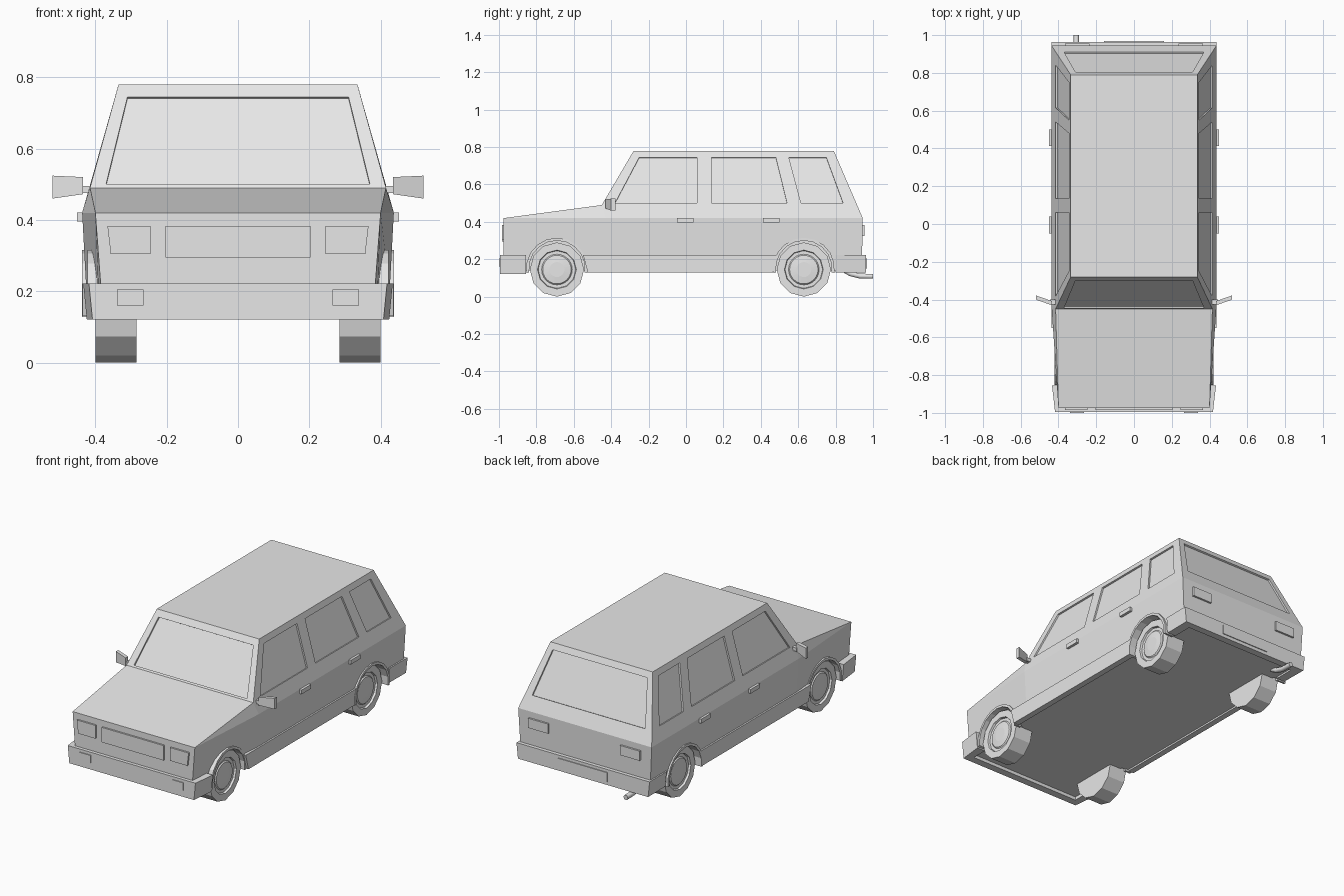
import bpy, bmesh, math
from mathutils import Vector

if "Cube" in bpy.data.objects:
    bpy.data.objects.remove(bpy.data.objects["Cube"])

# Single plain grey
grey = bpy.data.materials.new("plain grey")
grey.use_nodes = True
COLOUR = (0.8, 0.8, 0.8, 1)
grey.diffuse_color = COLOUR
grey.node_tree.nodes["Principled BSDF"].inputs["Base Color"].default_value = COLOUR

SIDES = {"left": 1, "right": -1}
AXLES = {"front": -0.69, "rear": 0.63}


def make(name, verts, faces):
    bm = bmesh.new()
    vs = [bm.verts.new(v) for v in verts]
    for f in faces:
        bm.faces.new([vs[i] for i in f])
    bmesh.ops.recalc_face_normals(bm, faces=bm.faces)
    me = bpy.data.meshes.new(name)
    bm.to_mesh(me)
    bm.free()
    me.materials.append(grey)
    ob = bpy.data.objects.new(name, me)
    bpy.context.collection.objects.link(ob)
    return ob


def loft(name, rings, cap=True):
    """Skin a list of equal-length closed rings."""
    n = len(rings[0])
    faces = [(r * n + i, r * n + (i + 1) % n, (r + 1) * n + (i + 1) % n, (r + 1) * n + i)
             for r in range(len(rings) - 1) for i in range(n)]
    if cap:
        faces += [tuple(range(n)), tuple(range((len(rings) - 1) * n, len(rings) * n))]
    return make(name, [p for ring in rings for p in ring], faces)


def plate(name, pts, out, into):
    """Prism straddling a planar outline; out and into are distances along its outward normal."""
    p = [Vector(q) for q in pts]
    n = (p[1] - p[0]).cross(p[2] - p[0]).normalized()
    if n.dot(sum(p, Vector()) / len(p) - Vector((0, p[0].y * 0.5, 0.3))) < 0:
        n = -n
    return loft(name, [[q - n * into for q in p], [q + n * out for q in p]])


def block(name, x, y, z):
    return loft(name, [[(a, b, c) for a, b in
                        ((x[0], y[0]), (x[1], y[0]), (x[1], y[1]), (x[0], y[1]))] for c in z])


def circle(s, x, r, y, n, z=0.145):
    return [(s * x, y + r * math.sin(math.tau * i / n), z - r * math.cos(math.tau * i / n))
            for i in range(n)]


# Body shell: half outline mirrored to both sides
half = [(0.40, -0.975, 0.42), (0.415, -0.45, 0.49), (0.335, -0.28, 0.78),
        (0.335, 0.79, 0.78), (0.437, 0.945, 0.42), (0.437, -0.43, 0.42),
        (0.379, -0.975, 0.14), (0.422, -0.43, 0.14), (0.422, 0.94, 0.14)]
N = len(half)
side_faces = [(6, 7, 5, 0), (7, 8, 4, 5), (0, 5, 1), (5, 4, 3, 2, 1)]
loop = [6, 0, 1, 2, 3, 4, 8, 7]
faces = side_faces + [tuple(i + N for i in f) for f in side_faces]
faces += [(a, b, b + N, a + N) for a, b in zip(loop, loop[1:] + loop[:1])]
body = make("body", half + [(-x, y, z) for x, y, z in half], faces)

# Recessed windows and wheel openings
cutters = []


def side_x(z):
    return 0.437 - (z - 0.42) * 0.283


windows = [[(-0.38, 0.5), (-0.25, 0.745), (0.06, 0.745), (0.06, 0.5)],
           [(0.135, 0.5), (0.135, 0.745), (0.48, 0.745), (0.54, 0.5)],
           [(0.615, 0.5), (0.55, 0.745), (0.75, 0.745), (0.84, 0.5)]]
for s in SIDES.values():
    for w in windows:
        cutters.append(plate("window_cutter", [(s * side_x(z), y, z) for y, z in w], 0.03, 0.01))
    for y in AXLES.values():
        cutters.append(loft("arch_cutter", [circle(s, x, 0.157, y, 12, 0.15) for x in (0.36, 0.5)]))


def screen(y_at):
    return [(x, y_at(z), z) for x, z in
            ((-0.37, 0.5), (-0.31, 0.745), (0.31, 0.745), (0.37, 0.5))]


cutters.append(plate("windscreen_cutter", screen(lambda z: -0.45 + (z - 0.49) * 0.586), 0.03, 0.01))
cutters.append(plate("rear_window_cutter", screen(lambda z: 0.945 - (z - 0.42) * 0.43), 0.03, 0.01))

for c in cutters:
    m = body.modifiers.new("cut", "BOOLEAN")
    m.operation, m.solver, m.object = "DIFFERENCE", "EXACT", c
bpy.context.view_layer.update()
cut_mesh = bpy.data.meshes.new_from_object(
    body.evaluated_get(bpy.context.evaluated_depsgraph_get()))
body.modifiers.clear()
body.data = cut_mesh
for c in cutters:
    bpy.data.objects.remove(c)

# Wraparound bumpers
for name, end, tip, inner, z0 in (("front", -0.995, -0.855, -0.95, 0.12),
                                  ("rear", 0.963, 0.80, 0.92, 0.13)):
    rings = []
    for z, dx in ((z0, -0.01), (0.222, 0)):
        corner, back = (0.418 if end < 0 else 0.436) + dx, 0.434 + dx
        u = [(corner, end), (back, tip), (0.37, tip), (0.37, inner)]
        rings.append([(x, y, z) for x, y in u] + [(-x, y, z) for x, y in reversed(u)])
    loft(name + "_bumper", rings)

# Grille and number plate
block("grille", (-0.203, 0.203), (-0.985, -0.96), (0.295, 0.383))
block("number_plate", (-0.16, 0.16), (0.95, 0.968), (0.15, 0.205))

for side, s in SIDES.items():
    # Lamps
    plate(side + "_headlight", [(s * x, -0.975, z) for x, z in
          ((0.245, 0.305), (0.245, 0.383), (0.366, 0.383), (0.357, 0.305))], 0.01, 0.01)
    block(side + "_bumper_lamp", (s * 0.265, s * 0.34), (-1.0, -0.98), (0.16, 0.205))
    block(side + "_tail_lamp", (s * 0.235, s * 0.365), (0.93, 0.955), (0.325, 0.382))

    # Sill between the wheels
    loft(side + "_sill", [[(s * x, y, z) for y, z in
         ((-0.525, 0.13), (0.465, 0.13), (0.49, 0.222), (-0.55, 0.222))] for x in (0.40, 0.436)])

    # Door handles
    for label, y in (("front", -0.005), ("rear", 0.457)):
        block(f"{side}_{label}_handle", (s * 0.42, s * 0.451), (y - 0.044, y + 0.044), (0.396, 0.421))

    # Swept-back door mirror with its arm
    loft(side + "_mirror", [[(s * x, y, z) for x, y, z in
         ((0.435, -0.43 + d, 0.472), (0.435, -0.43 + d, 0.52),
          (0.52, -0.40 + d, 0.524), (0.52, -0.40 + d, 0.46))] for d in (0, 0.022)])
    block(side + "_mirror_arm", (s * 0.40, s * 0.445), (-0.425, -0.40), (0.475, 0.495))

    for end, y in AXLES.items():
        # Wheel arch lip
        edge = 0.422 if end == "front" else 0.438
        angles = [math.radians(-8 + 19.6 * i) for i in range(11)]
        arc = [(r * math.cos(a), r * math.sin(a)) for r, seq in
               ((0.165, angles), (0.15, angles[::-1])) for a in seq]
        loft(f"{side}_{end}_arch", [[(s * x, y + p, 0.15 + q) for p, q in arc]
                                    for x in (0.38, edge)])
        # Faceted tyre and dished rim
        loft(f"{side}_{end}_tyre", [circle(s, x, r, y, 12) for x, r in
             ((0.285, 0.145), (0.40, 0.145), (0.40, 0.104), (0.385, 0.10))])
        loft(f"{side}_{end}_rim", [circle(s, x, r, y, 24) for x, r in
             ((0.37, 0.10), (0.388, 0.10), (0.388, 0.082), (0.394, 0.076), (0.398, 0.04))])

# Bent exhaust pipe
curve = bpy.data.curves.new("exhaust", "CURVE")
curve.dimensions = "3D"
curve.bevel_depth = 0.015
curve.bevel_resolution = 1
curve.use_fill_caps = True
path = [(0.84, 0.145), (0.88, 0.122), (0.93, 0.11), (1.0, 0.109)]
spline = curve.splines.new("POLY")
spline.points.add(len(path) - 1)
for pt, (y, z) in zip(spline.points, path):
    pt.co = (-0.305, y, z, 1)
curve.materials.append(grey)
bpy.context.collection.objects.link(bpy.data.objects.new("exhaust", curve))
